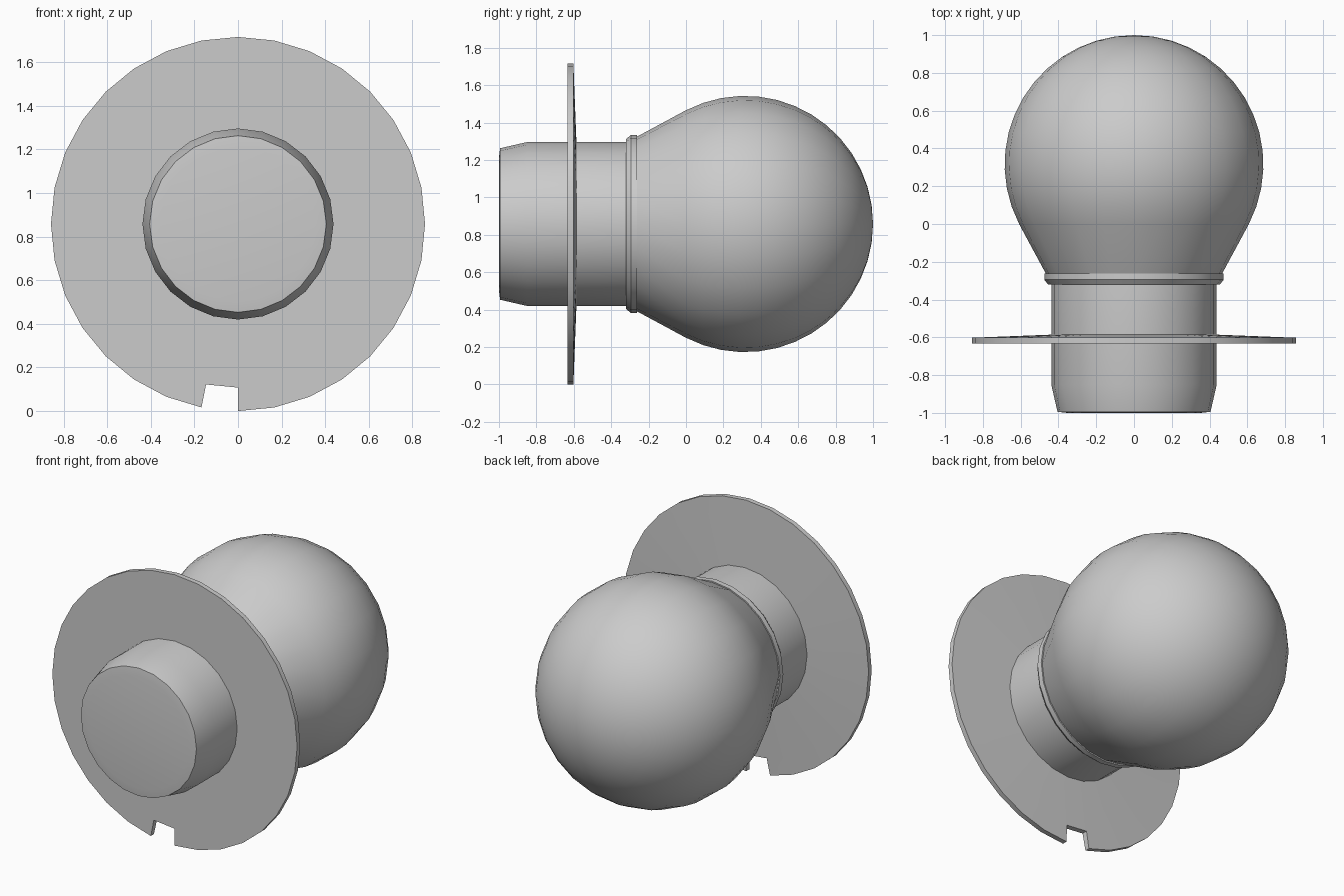
import bpy, bmesh, math

if "Cube" in bpy.data.objects:
    bpy.data.objects.remove(bpy.data.objects["Cube"])

CZ = 0.8575  # height of the shared axis, which runs along y


def revolve(name, profile, segs, closed=False, notch=None, angle=30):
    """Spin (radius, y) points about the y axis; radius 0 makes a pole."""
    bm = bmesh.new()
    rings = []
    for r, y in profile:
        if r == 0:
            rings.append([bm.verts.new((0, y, CZ))] * segs)
            continue
        ring = []
        for i in range(segs):
            a = 2 * math.pi * i / segs
            ring.append(bm.verts.new((-r * math.sin(a), y, CZ - r * math.cos(a))))
        rings.append(ring)
    n = len(rings)
    for i in range(segs):
        k = (i + 1) % segs
        for j in range(n if closed else n - 1):
            # leave the outer rim open in the notched segment
            if notch and i == 0 and notch[0] <= j < notch[1]:
                continue
            a, b = rings[j], rings[(j + 1) % n]
            quad = list(dict.fromkeys((a[i], a[k], b[k], b[i])))
            bm.faces.new(quad)
    if notch:
        s, e = notch
        bm.faces.new((rings[s][0], rings[s][1], rings[e][1], rings[e][0]))
        for i in (0, 1):
            bm.faces.new([rings[j][i] for j in range(s, e + 1)])
    bmesh.ops.recalc_face_normals(bm, faces=bm.faces)
    me = bpy.data.meshes.new(name)
    bm.to_mesh(me)
    bm.free()
    ob = bpy.data.objects.new(name, me)
    bpy.context.collection.objects.link(ob)
    bpy.ops.object.select_all(action='DESELECT')
    ob.select_set(True)
    bpy.context.view_layer.objects.active = ob
    bpy.ops.object.shade_smooth_by_angle(angle=math.radians(angle))
    return ob


# Cylindrical base with tapered tip and collar
revolve("base", [(0, -1.0), (0.355, -1.0), (0.405, -0.994), (0.438, -0.85),
                 (0.438, -0.32), (0.455, -0.32), (0.475, -0.295),
                 (0.475, -0.262), (0.455, -0.262), (0, -0.262)], 24)

# Thin flange with a one-segment notch at the bottom
revolve("flange", [(0.42, -0.633), (0.75, -0.633), (0.8575, -0.633),
                   (0.8575, -0.602), (0.75, -0.598), (0.42, -0.585)],
        32, closed=True, notch=(1, 4))

# Glass bulb: straight neck running tangentially into a sphere
R, CY = 0.685, 0.315
steps = 14
start = math.radians(117.5)
bulb = [(0, -0.264), (0.466, -0.264)]
for s in range(steps):
    t = start * (1 - s / steps)
    bulb.append((R * math.sin(t), CY + R * math.cos(t)))
bulb.append((0, CY + R))
revolve("bulb", bulb, 24, angle=40)
